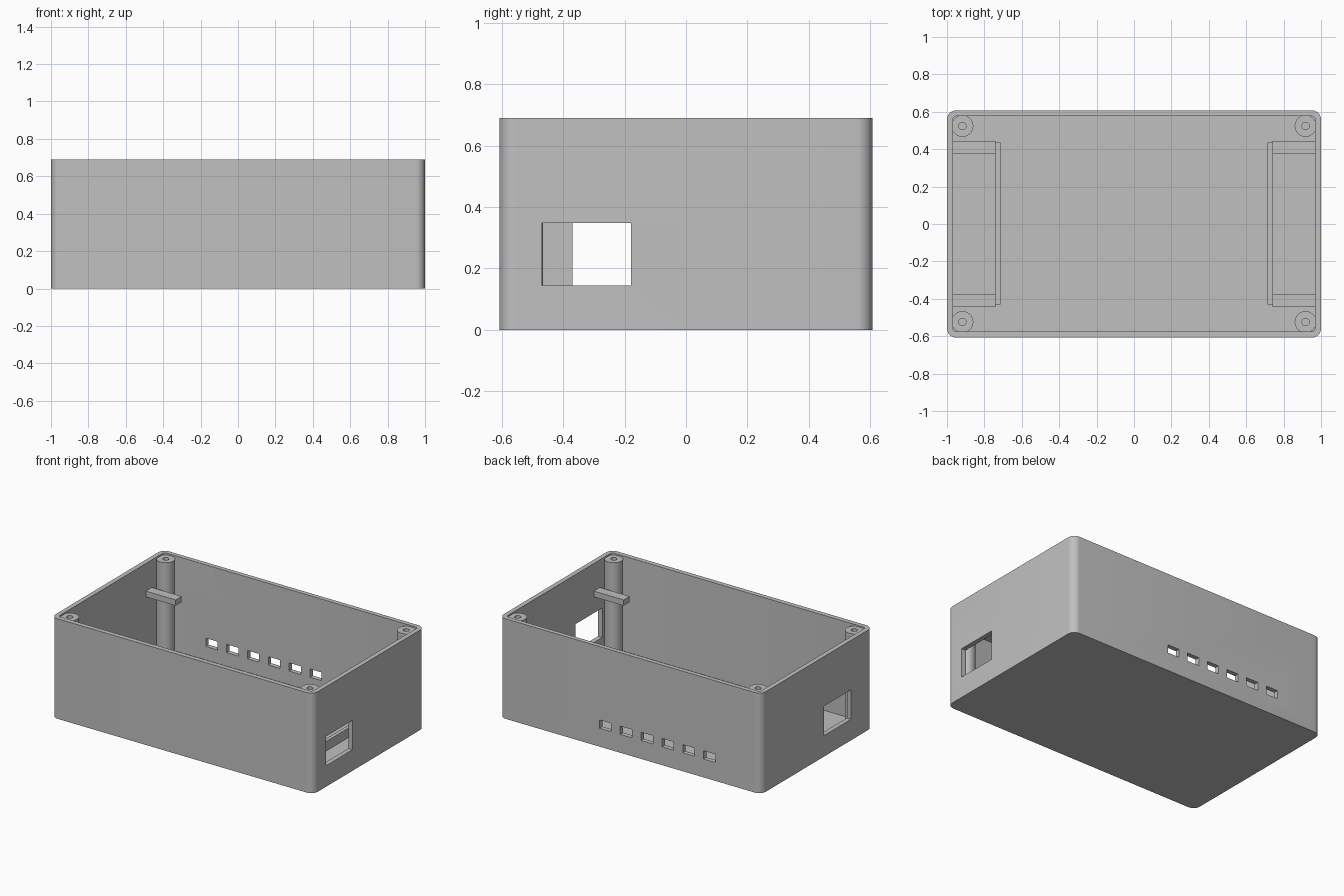
import bpy, bmesh, math

old = bpy.data.objects.get("Cube")
if old:
    bpy.data.objects.remove(old, do_unlink=True)

grey = bpy.data.materials.new("grey plastic")
grey.use_nodes = True
grey.diffuse_color = (0.53, 0.53, 0.53, 1)
grey.node_tree.nodes["Principled BSDF"].inputs["Base Color"].default_value = (0.53, 0.53, 0.53, 1)

HEIGHT = 0.69
FLOOR = 0.035


def make(name, bm):
    bmesh.ops.recalc_face_normals(bm, faces=bm.faces)
    mesh = bpy.data.meshes.new(name)
    bm.to_mesh(mesh)
    bm.free()
    mesh.materials.append(grey)
    obj = bpy.data.objects.new(name, mesh)
    bpy.context.collection.objects.link(obj)
    return obj


def prism(name, x0, x1, y0, y1, z0, z1, radius=0.0, steps=8):
    """Upright block, with rounded vertical edges if a radius is given."""
    bm = bmesh.new()
    points = []
    corners = [(x1, y1, -1, -1), (x0, y1, 1, -1), (x0, y0, 1, 1), (x1, y0, -1, 1)]
    for i, (x, y, sx, sy) in enumerate(corners):
        for k in range(steps + 1 if radius else 1):
            a = math.pi / 2 * (i + k / steps)
            points.append((x + radius * (sx + math.cos(a)), y + radius * (sy + math.sin(a)), z0))
    base = bm.faces.new([bm.verts.new(p) for p in points])
    top = bmesh.ops.extrude_face_region(bm, geom=[base])["geom"]
    bmesh.ops.translate(bm, vec=(0, 0, z1 - z0),
                        verts=[v for v in top if isinstance(v, bmesh.types.BMVert)])
    return make(name, bm)


def cylinder(name, x, y, z0, z1, radius, sides):
    bm = bmesh.new()
    bmesh.ops.create_cone(bm, cap_ends=True, segments=sides, radius1=radius,
                          radius2=radius, depth=z1 - z0)
    bmesh.ops.translate(bm, vec=(x, y, (z0 + z1) / 2), verts=bm.verts)
    return make(name, bm)


def activate(obj):
    bpy.ops.object.select_all(action='DESELECT')
    obj.select_set(True)
    bpy.context.view_layer.objects.active = obj


def cut(target, cutter):
    cutter.hide_render = True
    mod = target.modifiers.new("cut", 'BOOLEAN')
    mod.operation = 'DIFFERENCE'
    mod.solver = 'EXACT'
    mod.object = cutter
    activate(target)
    bpy.ops.object.modifier_apply(modifier=mod.name)
    bpy.data.objects.remove(cutter, do_unlink=True)


def smooth(obj):
    activate(obj)
    bpy.ops.object.shade_smooth_by_angle(angle=math.radians(30))


# Open box with rounded outer corners
box = prism("box_shell", -1, 1, -0.608, 0.608, 0, HEIGHT, 0.05)
cut(box, prism("cavity", -0.968, 0.968, -0.575, 0.577, FLOOR, 1, 0.018, 4))

# Connector windows in the two ends, offset from each other
cut(box, prism("left_window", 0.9, 1.1, -0.47, -0.18, 0.145, 0.348))
cut(box, prism("right_window", -1.1, -0.9, -0.37, -0.075, 0.145, 0.348))

# Row of vents in the back wall
for i in range(6):
    x = 0.19 - 0.159 * i
    cut(box, prism("vent", x - 0.045, x + 0.045, 0.5, 0.7, 0.127, 0.184))
smooth(box)

for side, sx in (("left", 1), ("right", -1)):
    for end, sy in (("front", -1), ("back", 1)):
        # Corner screw post with a pilot hole
        px, py = 0.917 * sx, 0.524 * sy
        post = cylinder(f"{end}_{side}_screw_post", px, py, FLOOR - 0.01, 0.68, 0.058, 32)
        cut(post, cylinder("pilot_hole", px, py, 0.4, 1, 0.02, 20))
        smooth(post)
        # Retaining arm reaching in from the end wall
        xs = sorted((0.98 * sx, 0.74 * sx))
        ys = sorted((0.378 * sy, 0.443 * sy))
        prism(f"{end}_{side}_arm", *xs, *ys, 0.46, 0.50)
    # Low stop rib on the floor
    xs = sorted((0.74 * sx, 0.715 * sx))
    prism(f"{side}_floor_rib", *xs, -0.43, 0.435, FLOOR - 0.01, 0.10)
